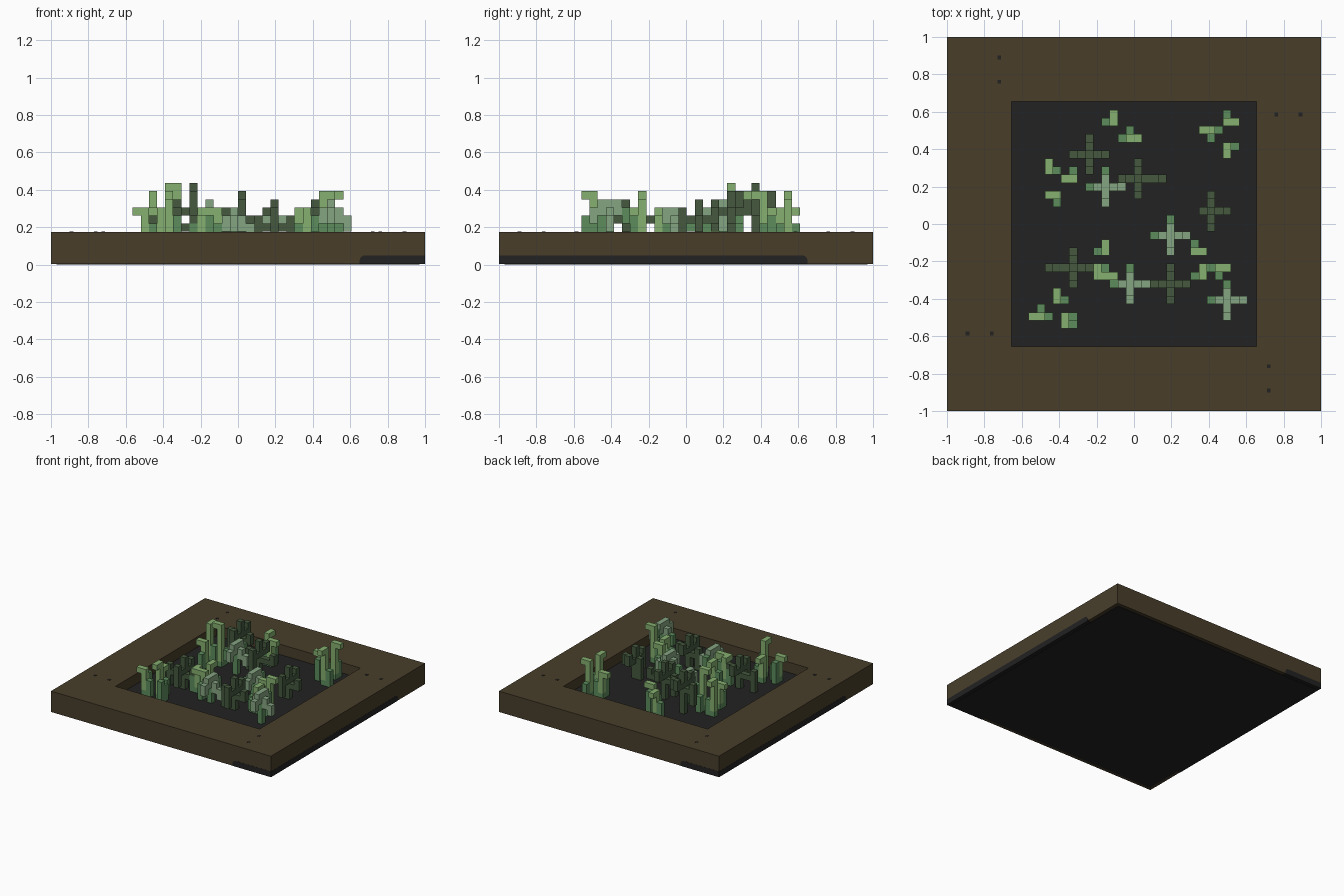
import bpy, bmesh
from mathutils import Matrix, Vector
from math import pi

cube = bpy.data.objects.get("Cube")
if cube:
    bpy.data.objects.remove(cube)


def material(name, rgb):
    m = bpy.data.materials.new(name)
    m.use_nodes = True
    m.diffuse_color = (*rgb, 1)
    m.node_tree.nodes["Principled BSDF"].inputs["Base Color"].default_value = (*rgb, 1)
    return m


BROWN = material("brown wood", (.065, .048, .023))
BLACK = material("charcoal", (.016, .016, .016))
LIGHT = material("light green", (.238, .434, .162))
MID = material("mid green", (.107, .262, .107))
GREY = material("grey green", (.235, .376, .223))
DARK = material("dark green", (.058, .098, .048))


def finish(name, bm, mats):
    mesh = bpy.data.meshes.new(name)
    bm.to_mesh(mesh)
    bm.free()
    for m in mats:
        mesh.materials.append(m)
    ob = bpy.data.objects.new(name, mesh)
    bpy.context.collection.objects.link(ob)
    return ob


def box(name, lo, hi, mat, turn=0, round_edges=None):
    lo, hi = Vector(lo), Vector(hi)
    bm = bmesh.new()
    bmesh.ops.create_cube(bm, size=1, matrix=Matrix.Translation((lo + hi) / 2) @ Matrix.Diagonal((*(hi - lo), 1)))
    if round_edges:
        edges = [e for e in bm.edges if round_edges(e)]
        bmesh.ops.bevel(bm, geom=edges, offset=.03, segments=4, affect='EDGES', profile=.5)
    bm.transform(Matrix.Rotation(turn, 4, 'Z'))
    return finish(name, bm, [mat])


# Four planks laid in a pinwheel around the bed
W = .655
for i, side in enumerate(("right", "back", "left", "front")):
    box(side + "_plank", (W, -1, .004), (1, W, .175), BROWN, i * pi / 2)

# Bed floor and underside
box("bed_floor", (-W, -W, 0), (W, W, .09), BLACK)
box("underside", (-.97, -.97, 0), (.97, .97, .008), BLACK)


# Dark skids under the side planks, with pairs of nails above
def skid_edge(e):
    a, b = (v.co for v in e.verts)
    top = min(a.z, b.z) > .04
    return top and (max(a.x, b.x) < .7 or min(a.y, b.y) > .6)


for turn, side in ((0, "right"), (pi, "left")):
    box(side + "_skid", (W - .005, -1.001, .003), (1.001, .65, .05), BLACK, turn, skid_edge)
    for n, (x, y) in enumerate(((.76, .585), (.89, .585), (.72, -.76), (.72, -.89))):
        box(f"{side}_nail_{n + 1}", (x - .01, y - .01, .17), (x + .01, y + .01, .177), BLACK, turn)

# Plants are made of cubes on a grid: cell -> material
S = .0433
cells = {}


def column(x, y, lo, hi, mat):
    for z in range(lo, hi):
        cells.setdefault((x, y, z), mat)


def tall_plant(post, hook, shoots, height):
    column(*post, 0, 1, MID)
    column(*post, 1, height, LIGHT)
    column(*hook, height - 1, height, LIGHT)
    for n, s in enumerate(shoots):
        column(*s, 0, 3 + n, MID)


def bush(x, y, height):
    column(x, y, 0, height - 1, MID)
    column(x, y, height - 1, height, GREY)
    for n, (dx, dy) in enumerate(((1, 0), (0, 1), (-1, 0), (0, -1))):
        z = height - 3 + n % 2
        column(x + dx, y + dy, z, z + 2, GREY)
        column(x + 2 * dx, y + 2 * dy, z - 1, z + 1, MID if n in (1, 2) else GREY)


def branching(x, y, height, reach):
    column(x, y, 0, height, DARK)
    for n, ((dx, dy), r) in enumerate(zip(((1, 0), (0, 1), (-1, 0), (0, -1)), reach)):
        z = height - 4 + n % 2
        for k in range(1, r + 1):
            column(x + k * dx, y + k * dy, z, z + 1, DARK)
        column(x + r * dx, y + r * dy, z - 2 * (n // 2), z + 2, DARK)


def emit(name, mats):
    """Join the cells into one skin of outer faces, then start afresh."""
    for cell in [c for c in cells if c in taken]:
        del cells[cell]
    bm = bmesh.new()
    for cell, mat in cells.items():
        mid = Vector((c + .5 for c in cell))
        for axis in range(3):
            for sign in (1, -1):
                d = Vector((0, 0, 0))
                d[axis] = sign
                near = tuple(int(c + o) for c, o in zip(cell, d))
                if near in cells:
                    continue
                u = Vector((d.y, d.z, d.x))
                v = d.cross(u)
                ring = [(mid + (d + u * a + v * b) / 2) * S for a, b in ((-1, -1), (1, -1), (1, 1), (-1, 1))]
                f = bm.faces.new([bm.verts.new(p + Vector((0, .004, .09))) for p in ring])
                f.material_index = mats.index(mat)
    bmesh.ops.remove_doubles(bm, verts=bm.verts, dist=.0001)
    taken.update(cells)
    cells.clear()
    finish(name, bm, mats)


taken = set()

# Tall hooked plants: post, hook, side shoots, height
for plant in (
    ((-3, 12), (-3, 13), [(-4, 12)], 5),
    ((-1, 10), (0, 10), [(-2, 10), (-1, 11)], 5),
    ((-11, 6), (-11, 7), [(-10, 6)], 7),
    ((-8, 5), (-9, 5), [(-8, 6)], 8),
    ((-10, 3), (-11, 3), [(-10, 2)], 5),
    ((11, 12), (12, 12), [(11, 13)], 7),
    ((9, 11), (8, 11), [(10, 11), (9, 10)], 5),
    ((11, 9), (11, 8), [(12, 9)], 7),
    ((-4, -4), (-4, -3), [(-5, -4)], 5),
    ((-5, -6), (-5, -7), [(-6, -6), (-4, -6)], 5),
    ((-3, -7), (-4, -7), [(-3, -8)], 5),
    ((7, -4), (8, -4), [(7, -3)], 5),
    ((10, -6), (11, -6), [(9, -6), (10, -7)], 7),
    ((8, -7), (8, -6), [(7, -7)], 5),
    ((-10, -10), (-10, -9), [(-9, -10)], 5),
    ((-12, -12), (-13, -12), [(-11, -12), (-12, -11)], 5),
    ((-9, -12), (-9, -13), [(-8, -12), (-8, -13)], 7),
):
    tall_plant(*plant)
emit("tall_plants", [LIGHT, MID])

# Grey bushes
for bush_spot in ((-4, 4, 6), (4, -2, 5), (-1, -8, 5), (11, -10, 6)):
    bush(*bush_spot)
emit("bushes", [GREY, MID])

# Dark branching plants
branching(-6, 8, 8, (2, 2, 2, 2))
branching(0, 5, 7, (3, 2, 2, 2))
branching(9, 1, 6, (2, 2, 1, 2))
branching(-8, -6, 6, (2, 2, 3, 2))
branching(4, -8, 6, (2, 2, 2, 2))
emit("branching_plants", [DARK])
